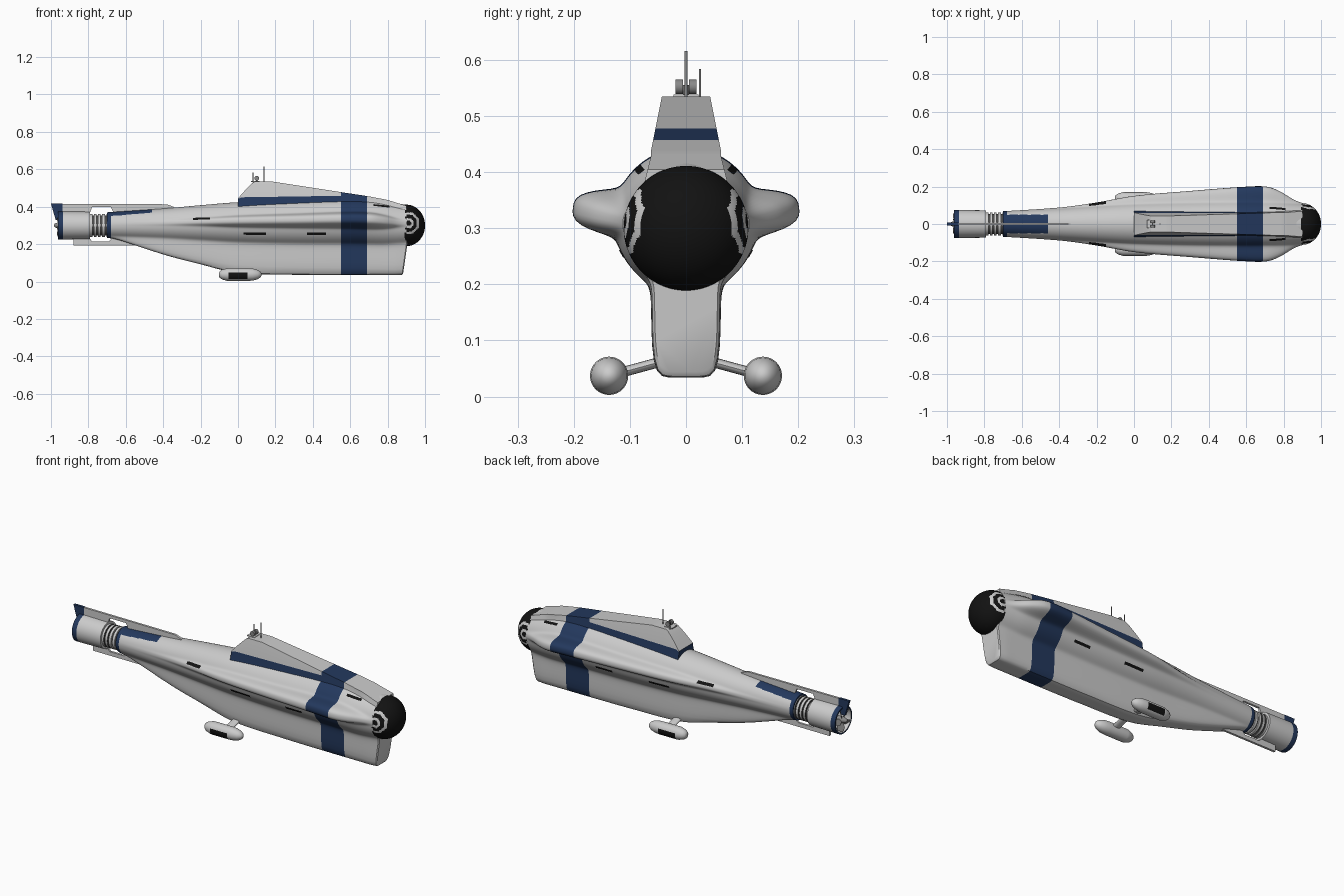
import bpy, bmesh, math
from mathutils import Vector

cube = bpy.data.objects.get("Cube")
if cube:
    bpy.data.objects.remove(cube)


def material(name, colour):
    m = bpy.data.materials.new(name)
    m.use_nodes = True
    m.diffuse_color = (*colour, 1)
    m.node_tree.nodes["Principled BSDF"].inputs["Base Color"].default_value = (*colour, 1)
    return m


PALETTE = [material("light grey", (0.6, 0.6, 0.6)),
           material("navy blue", (0.017, 0.04, 0.11)),
           material("black", (0.006, 0.006, 0.006)),
           material("dark grey", (0.07, 0.07, 0.07)),
           material("mid grey", (0.25, 0.25, 0.25))]
GREY, NAVY, BLACK, DARK, MID = range(5)


def finish(name, bm, rule=GREY, angle=35):
    """Turn a bmesh into an object; rule is a material or a function of the face."""
    bmesh.ops.recalc_face_normals(bm, faces=bm.faces[:])
    bm.normal_update()
    for f in bm.faces:
        f.material_index = rule(f.calc_center_median(), f.normal) if callable(rule) else rule
    me = bpy.data.meshes.new(name)
    bm.to_mesh(me)
    bm.free()
    for m in PALETTE:
        me.materials.append(m)
    ob = bpy.data.objects.new(name, me)
    bpy.context.collection.objects.link(ob)
    bpy.ops.object.select_all(action='DESELECT')
    ob.select_set(True)
    bpy.context.view_layer.objects.active = ob
    bpy.ops.object.shade_smooth_by_angle(angle=math.radians(angle))
    return ob


def loft(name, rings, rule=GREY, closed=True, caps=True, angle=35):
    bm = bmesh.new()
    rows = [[bm.verts.new(p) for p in ring] for ring in rings]
    n = len(rows[0])
    for a, b in zip(rows, rows[1:]):
        for i in range(n if closed else n - 1):
            j = (i + 1) % n
            bm.faces.new((a[i], a[j], b[j], b[i]))
    if caps:
        bm.faces.new(rows[0])
        bm.faces.new(rows[-1])
    return finish(name, bm, rule, angle)


def revolve(name, profile, y=0, z=0.3, rule=GREY, sides=48, caps=True):
    """Spin (x, radius) points around an axis running along x."""
    turn = [2 * math.pi * i / sides for i in range(sides)]
    return loft(name, [[(x, y + r * math.cos(t), z + r * math.sin(t)) for t in turn]
                       for x, r in profile], rule, caps=caps)


def plate(name, outline, thick, rule=GREY, y=0):
    """Extrude an x-z outline across y."""
    return loft(name, [[(x, y + s * thick / 2, z) for x, z in outline] for s in (-1, 1)], rule)


def rod(name, a, b, r, rule=GREY, flat=1):
    a, b = Vector(a), Vector(b)
    u = (b - a).orthogonal().normalized() if abs((b - a).x) > 1e-6 else Vector((1, 0, 0))
    v = (b - a).normalized().cross(u)
    ring = [u * r * flat * math.cos(t) + v * r * math.sin(t)
            for t in (2 * math.pi * i / 16 for i in range(16))]
    return loft(name, [[p + q for q in ring] for p in (a, b)], rule)


def curve(points, x):
    """Smooth interpolation through rows of (x, values...)."""
    i = max(0, min(len(points) - 2, sum(p[0] <= x for p in points) - 1))
    p, q = points[i], points[i + 1]
    o, e = points[max(i - 1, 0)], points[min(i + 2, len(points) - 1)]
    h = q[0] - p[0]
    t = max(0, min(1, (x - p[0]) / h))
    out = []
    for k in range(1, len(p)):
        m0 = (q[k] - o[k]) / (q[0] - o[0]) * h
        m1 = (e[k] - p[k]) / (e[0] - p[0]) * h
        out.append((2*t**3 - 3*t*t + 1) * p[k] + (t**3 - 2*t*t + t) * m0
                   + (3*t*t - 2*t**3) * q[k] + (t**3 - t*t) * m1)
    return out


# Hull stations: x, body radius, axis height, side bulge reach, keel bottom, keel half width
HULL = [(-0.70, .068, .302, .05, .245, .035), (-0.4, .085, .305, .08, .145, .045),
        (-0.2, .1, .308, .113, .092, .05), (0.0, .114, .31, .15, .045, .055),
        (0.3, .124, .312, .177, .036, .06), (0.6, .129, .315, .2, .034, .062),
        (0.71, .128, .312, .2, .034, .062), (0.78, .124, .307, .175, .034, .062),
        (0.85, .116, .302, .13, .034, .062), (0.9, .11, .3, .1, .036, .06)]


def radius(c, s, a, b, n):
    return ((abs(c) / a) ** n + (abs(s) / b) ** n) ** (-1 / n)


def hull_point(x, t, lift=0):
    """Blend round body, side bulges and keel in polar form."""
    body, axis, reach, bottom, half = curve(HULL, x)
    c, s = math.cos(t), math.sin(t)
    tilt = math.atan2(s, abs(c)) - 0.11
    parts = [body, radius(math.cos(tilt), math.sin(tilt), reach, reach * 0.22, 3)]
    if s < 0:
        parts.append(radius(c, s, half, axis - bottom, 7))
    r = sum(p ** 11 for p in parts) ** (1 / 11) + lift
    z = axis + r * s
    rake = max(0, x - 0.8) * 1.4 * max(0, 0.2 - z)
    return Vector((x - rake, r * c, z))


def hull_colour(c, n):
    if 0.55 < c.x < 0.69 or c.x < -0.68:
        return NAVY
    if c.x < -0.46 and abs(c.y) < 0.05 and c.z > 0.33:
        return NAVY
    return GREY


TURN = [2 * math.pi * i / 160 for i in range(160)]
rings = [[hull_point(-0.7 + 0.01 * i, t) for t in TURN] for i in range(161)]
# Slightly inset last ring softens the front edge of the keel
rings.append([Vector((p.x + 0.006, p.y * 0.93, 0.3 + (p.z - 0.3) * 0.97)) for p in rings[-1]])
loft("hull", rings, hull_colour)

# Vent slots follow the hull surface
SCAN = [math.radians(d / 2) for d in range(-150, 151)]
for label, x0, x1, z0, z1 in (("aft", -.24, -.15, .334, .338), ("middle", .03, .15, .258, .256),
                              ("forward", .37, .47, .256, .256), ("bow", .725, .81, .407, .398)):
    for side, tag in ((1, "left"), (-1, "right")):
        strip = []
        for i in range(9):
            x = x0 + (x1 - x0) * i / 8
            z = z0 + (z1 - z0) * i / 8
            t = min(SCAN, key=lambda a: abs(hull_point(x, a).z - z))
            r = (hull_point(x, t) - Vector((x, 0, curve(HULL, x)[1]))).length
            ring = [hull_point(x, t + d * 0.007 / r, 0.003) for d in (-1, 1)]
            strip.append([(p.x, side * p.y, p.z) for p in ring])
        loft(f"{label}_vent_{tag}", strip, BLACK, closed=False, caps=False)

# Sail with a long sloping front and a blue foot
TOP = [(0, .445), (.04, .49), (.075, .525), (.09, .535), (.18, .535), (.55, .478),
       (.69, .457), (.8, .436), (.9, .405)]


def sail_ring(x):
    k = max(i for i, p in enumerate(TOP[:-1]) if p[0] <= x + 1e-6)
    (xa, za), (xb, zb) = TOP[k], TOP[k + 1]
    top = za + (zb - za) * (x - xa) / (xb - xa)
    low = top - 0.08 if x > 0.69 else 0.39
    edge = min(0.45 + 0.015 * x, top - 0.003)
    half = [(0.062 - 0.2 * max(0, z - 0.44) + 0.25 * max(0, 0.43 - z), z)
            for z in (low, min(0.43, top - 0.006), edge, top)]
    return [(x, y, z) for y, z in half] + [(x, -y, z) for y, z in reversed(half)]


def sail_colour(c, n):
    foot = c.x < 0.55 and c.z < 0.45 + 0.015 * c.x
    return NAVY if foot or 0.55 < c.x < 0.69 else GREY


xs = sorted({p[0] for p in TOP} | {0.02 * i for i in range(1, 45)} | {0.55, 0.69})
loft("sail", [sail_ring(x) for x in xs], sail_colour, angle=25)

# Nose dome with octagonal side windows
def dome_colour(c, n):
    dx, dz = abs(c.x - 0.912), abs(c.z - 0.312)
    d = max(dx, dz, (dx + dz) * 0.72)
    if abs(c.y) < 0.04:
        return BLACK
    return GREY if 0.045 < d < 0.057 or 0.014 < d < 0.027 else BLACK


arc = [(math.pi / 2) * i / 40 for i in range(40)]
revolve("nose_dome", [(0.87, .111)] + [(0.9 + 0.1 * math.sin(a), 0.111 * math.cos(a)) for a in arc],
        rule=dome_colour, sides=160)

# Ribbed tail shaft, open duct and propeller
ribs = []
for i in range(5):
    x = -0.80 + 0.022 * i
    ribs += [(x, .053), (x + .008, .053), (x + .008, .061), (x + .022, .061)]
revolve("tail_ribs", ribs, rule=lambda c, n: DARK if (c.x + 0.8) % 0.022 < 0.0085 else GREY)
revolve("propeller_duct", [(-.79, .05), (-.79, .073), (-.935, .075), (-.962, .075), (-.962, .067),
                           (-.85, .062), (-.85, .02)],
        rule=lambda c, n: NAVY if c.x < -0.93 and (c.yz - Vector((0, .3))).length > .07 else GREY)
revolve("propeller_hub", [(-.84, .016), (-.96, .016), (-.978, .011), (-.985, .003)], rule=MID, sides=24)
for i in range(5):
    a = 2 * math.pi * i / 5
    u, v = Vector((0, math.cos(a), math.sin(a))), Vector((0, -math.sin(a), math.cos(a)))
    hub = Vector((-0.955, 0, 0.3))
    twist = Vector((0.7, 0, 0)) + v * 0.7
    blade = [hub + u * r + twist * w for r, w in ((.012, -.008), (.04, -.02), (.06, -.014),
                                                  (.06, .014), (.04, .02), (.012, .008))]
    loft(f"propeller_blade_{i + 1}", [[p + Vector((d, 0, 0)) for p in blade] for d in (0, .004)], MID)

# Tail fins bridging hull and duct
plate("upper_tail_fin", [(-.96, .36), (-.96, .415), (-.38, .413), (-.34, .398), (-.36, .38),
                         (-.66, .355), (-.68, .398), (-.78, .398), (-.795, .36)], 0.012)
plate("rudder", [(-1, .416), (-.937, .416), (-.937, .36), (-.955, .33), (-.975, .33)], 0.014, NAVY)
plate("lower_tail_fin", [(-.88, .192), (-.54, .192), (-.6, .24), (-.66, .245), (-.69, .214),
                         (-.78, .214), (-.795, .235), (-.88, .235)], 0.012)

# Side pods on struts, with dark outer windows
for side, tag in ((1, "left"), (-1, "right")):
    def pod_colour(c, n):
        return BLACK if -.052 < c.x < .052 and side * n.y > .55 and .012 < c.z < .048 else GREY
    body = [(-.102, .008), (-.098, .017), (-.085, .026), (-.06, .033), (-.052, .034), (.052, .034),
            (.08, .032), (.105, .025), (.12, .015), (.126, .005)]
    revolve(f"pod_{tag}", body, side * 0.137, 0.037, pod_colour, 64)
    rod(f"pod_strut_{tag}", (0.02, side * .115, .043), (0.02, side * .045, .062), .009, GREY, 2.4)

# Sail-top masts, lamps and hatch
rod("main_mast", (.14, 0, .53), (.14, 0, .616), .003, MID)
rod("whip_aerial", (.08, .025, .53), (.08, .025, .584), .002, MID)
rod("lamp_post", (.1, 0, .53), (.1, 0, .555), .005, MID)
for side, tag in ((1, "left"), (-1, "right")):
    rod(f"lamp_{tag}", (.1, side * .005, .552), (.1, side * .019, .552), .013, MID)
hatch = [(.07, -.022), (.115, -.022), (.115, .022), (.07, .022)]
loft("hatch", [[(x, y, z) for x, y in hatch] for z in (.533, .538)], GREY)
